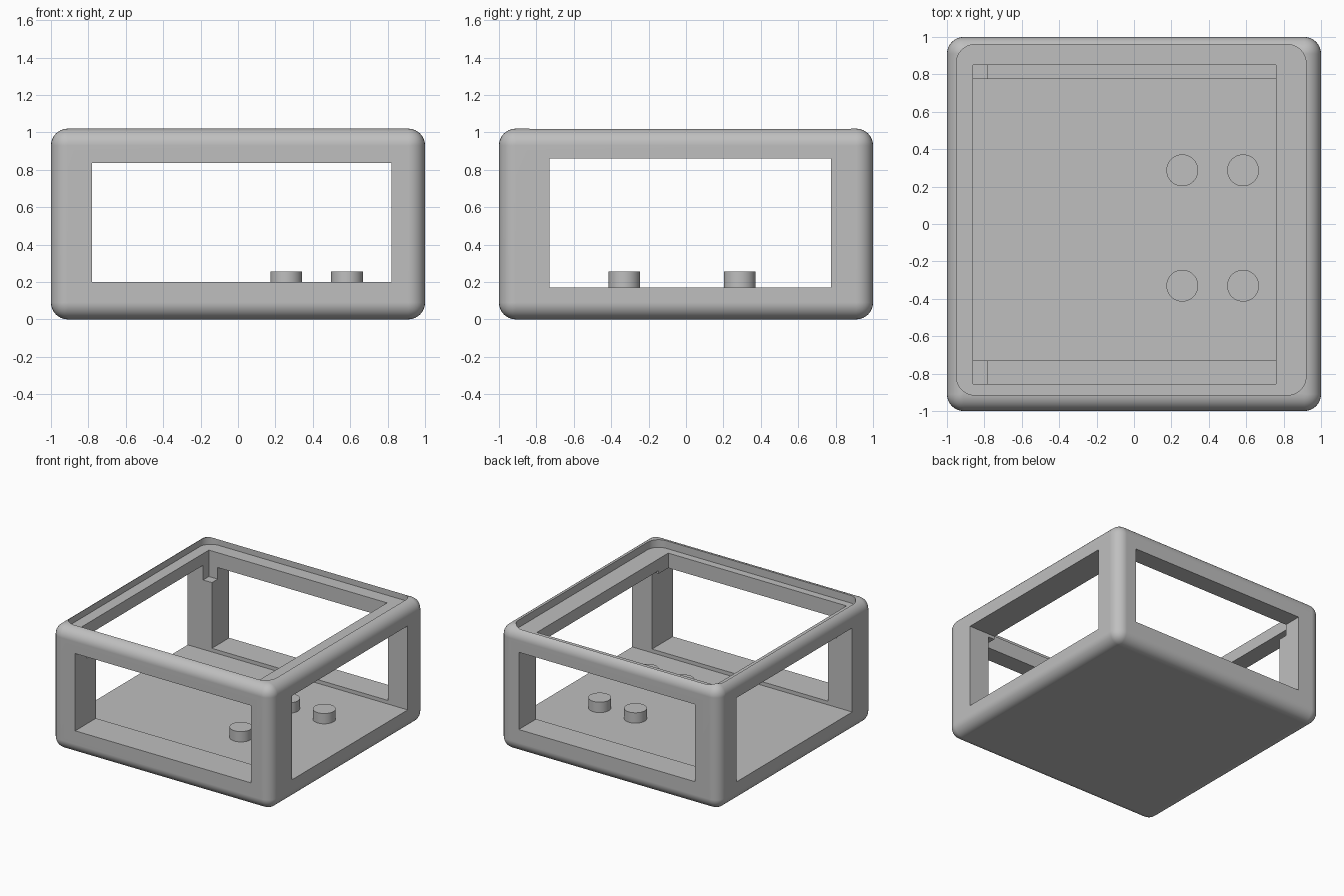
import bpy
import bmesh

default = bpy.data.objects.get("Cube")
if default:
    bpy.data.objects.remove(default, do_unlink=True)

grey = bpy.data.materials.new("light_grey")
grey.use_nodes = True
colour = (0.52, 0.52, 0.52, 1)
grey.diffuse_color = colour
grey.node_tree.nodes["Principled BSDF"].inputs["Base Color"].default_value = colour


def make_object(name, bm):
    mesh = bpy.data.meshes.new(name)
    bm.to_mesh(mesh)
    bm.free()
    mesh.materials.append(grey)
    obj = bpy.data.objects.new(name, mesh)
    bpy.context.collection.objects.link(obj)
    return obj


def block(name, x, y, z, radius=0, upright_only=False):
    """Box spanning the given (min, max) ranges, with optional rounded edges."""
    bm = bmesh.new()
    bmesh.ops.create_cube(bm, size=1)
    for v in bm.verts:
        v.co = [span[0] if c < 0 else span[1] for c, span in zip(v.co, (x, y, z))]
    if radius:
        edges = [e for e in bm.edges if not upright_only
                 or abs(e.verts[0].co.z - e.verts[1].co.z) > 0.01]
        bmesh.ops.bevel(bm, geom=edges, offset=radius, offset_type='OFFSET',
                        segments=8, profile=0.5, affect='EDGES')
    return make_object(name, bm)


def smooth(obj):
    bpy.ops.object.select_all(action='DESELECT')
    obj.select_set(True)
    bpy.context.view_layer.objects.active = obj
    bpy.ops.object.shade_smooth_by_angle(angle=0.6)


# Rounded outer case
case = block("case", (-1, 1), (-1, 1), (0, 1.02), radius=0.09)

# Lid recess, top opening and the windows that run right through
cutters = [
    block("lid_recess", (-0.95, 0.92), (-0.915, 0.96), (0.957, 1.3), 0.1, True),
    block("top_opening", (-0.86, 0.76), (-0.855, 0.85), (0.74, 1.3)),
    block("front_back_window", (-0.78, 0.82), (-1.2, 1.2), (0.2, 0.835)),
    block("side_window", (-1.2, 1.2), (-0.73, 0.775), (0.17, 0.86)),
]
bpy.ops.object.select_all(action='DESELECT')
case.select_set(True)
bpy.context.view_layer.objects.active = case
for cutter in cutters:
    cutter.hide_render = True
    cut = case.modifiers.new(cutter.name, 'BOOLEAN')
    cut.operation = 'DIFFERENCE'
    cut.solver = 'EXACT'
    cut.object = cutter
    bpy.ops.object.modifier_apply(modifier=cut.name)
    bpy.data.objects.remove(cutter, do_unlink=True)
smooth(case)
weighted = case.modifiers.new("even_shading", 'WEIGHTED_NORMAL')
weighted.keep_sharp = True

# Four round pegs on the floor
for side, x in (("right", 0.258), ("left", 0.583)):
    for end, y in (("front", -0.33), ("back", 0.287)):
        bm = bmesh.new()
        bmesh.ops.create_cone(bm, cap_ends=True, segments=48,
                              radius1=0.085, radius2=0.085, depth=0.095)
        bmesh.ops.translate(bm, verts=bm.verts, vec=(x, y, 0.2075))
        smooth(make_object(f"peg_{end}_{side}", bm))
